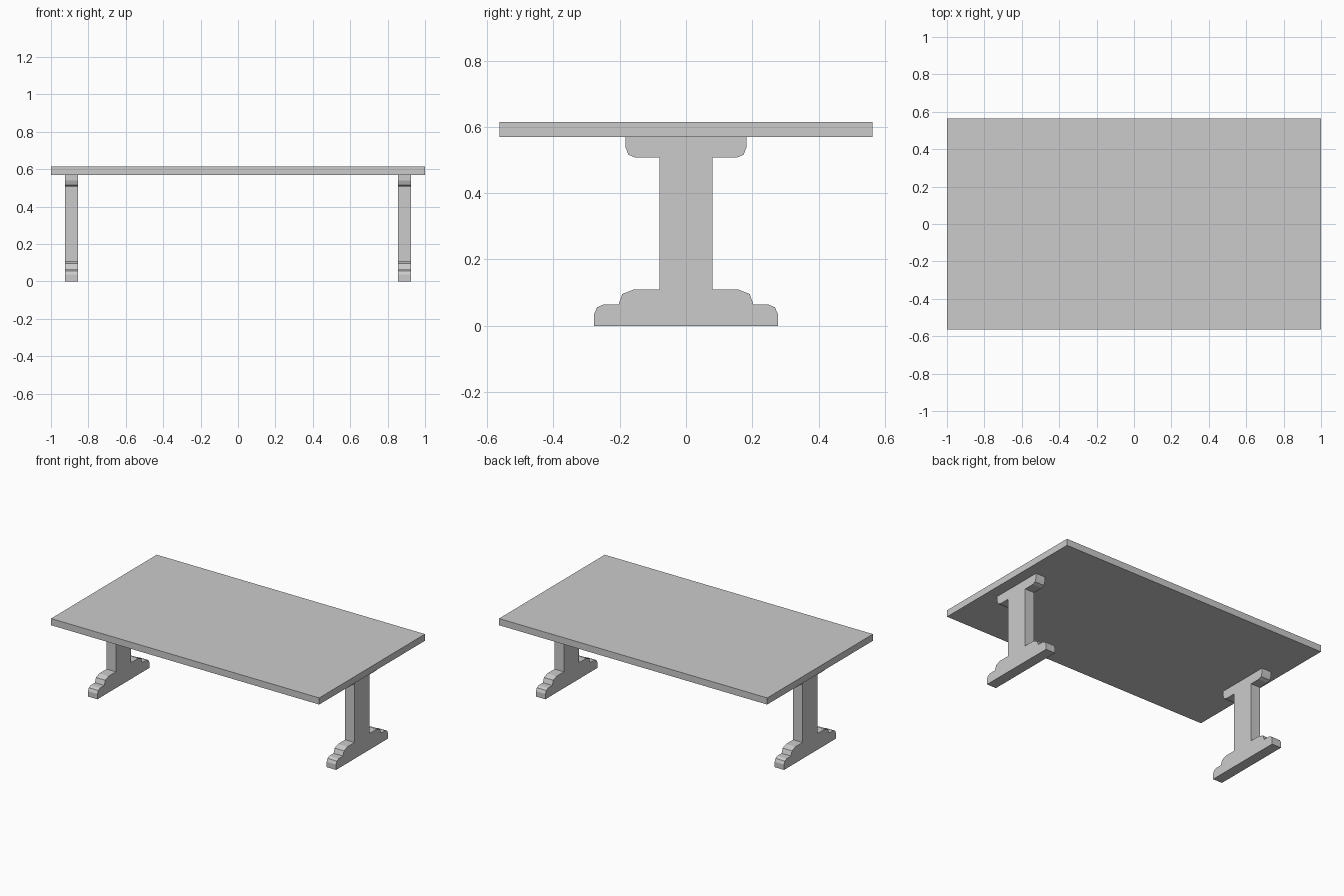
import bpy
import bmesh

old = bpy.data.objects.get("Cube")
if old:
    bpy.data.objects.remove(old, do_unlink=True)

grey = bpy.data.materials.new("plain_grey")
grey.use_nodes = True
colour = (0.6, 0.6, 0.6, 1)
grey.diffuse_color = colour
grey.node_tree.nodes["Principled BSDF"].inputs["Base Color"].default_value = colour


def extrude_profile(name, outline, x_min, x_max):
    """Extrude a closed (y, z) outline along x."""
    bm = bmesh.new()
    face = bm.faces.new([bm.verts.new((x_min, y, z)) for y, z in outline])
    moved = bmesh.ops.extrude_face_region(bm, geom=[face])["geom"]
    verts = [v for v in moved if isinstance(v, bmesh.types.BMVert)]
    bmesh.ops.translate(bm, verts=verts, vec=(x_max - x_min, 0, 0))
    bmesh.ops.recalc_face_normals(bm, faces=bm.faces)
    mesh = bpy.data.meshes.new(name)
    bm.to_mesh(mesh)
    bm.free()
    mesh.materials.append(grey)
    obj = bpy.data.objects.new(name, mesh)
    bpy.context.collection.objects.link(obj)
    return obj


# Table top
top_half = [(0.563, 0.57), (0.563, 0.615)]
mirrored = [(-y, z) for y, z in reversed(top_half)]
extrude_profile("table_top", top_half + mirrored, -1, 1)

# Trestle legs: stepped foot, post and bracket in one outline
leg_half = [
    (0.277, 0), (0.277, 0.036), (0.268, 0.056), (0.247, 0.065), (0.203, 0.065),
    (0.192, 0.096), (0.156, 0.11), (0.08, 0.11),
    (0.08, 0.507), (0.153, 0.507), (0.174, 0.516), (0.183, 0.54), (0.183, 0.57),
]
leg_outline = leg_half + [(-y, z) for y, z in reversed(leg_half)]
for name, x in (("left_leg", 0.89), ("right_leg", -0.89)):
    extrude_profile(name, leg_outline, x - 0.035, x + 0.035)
